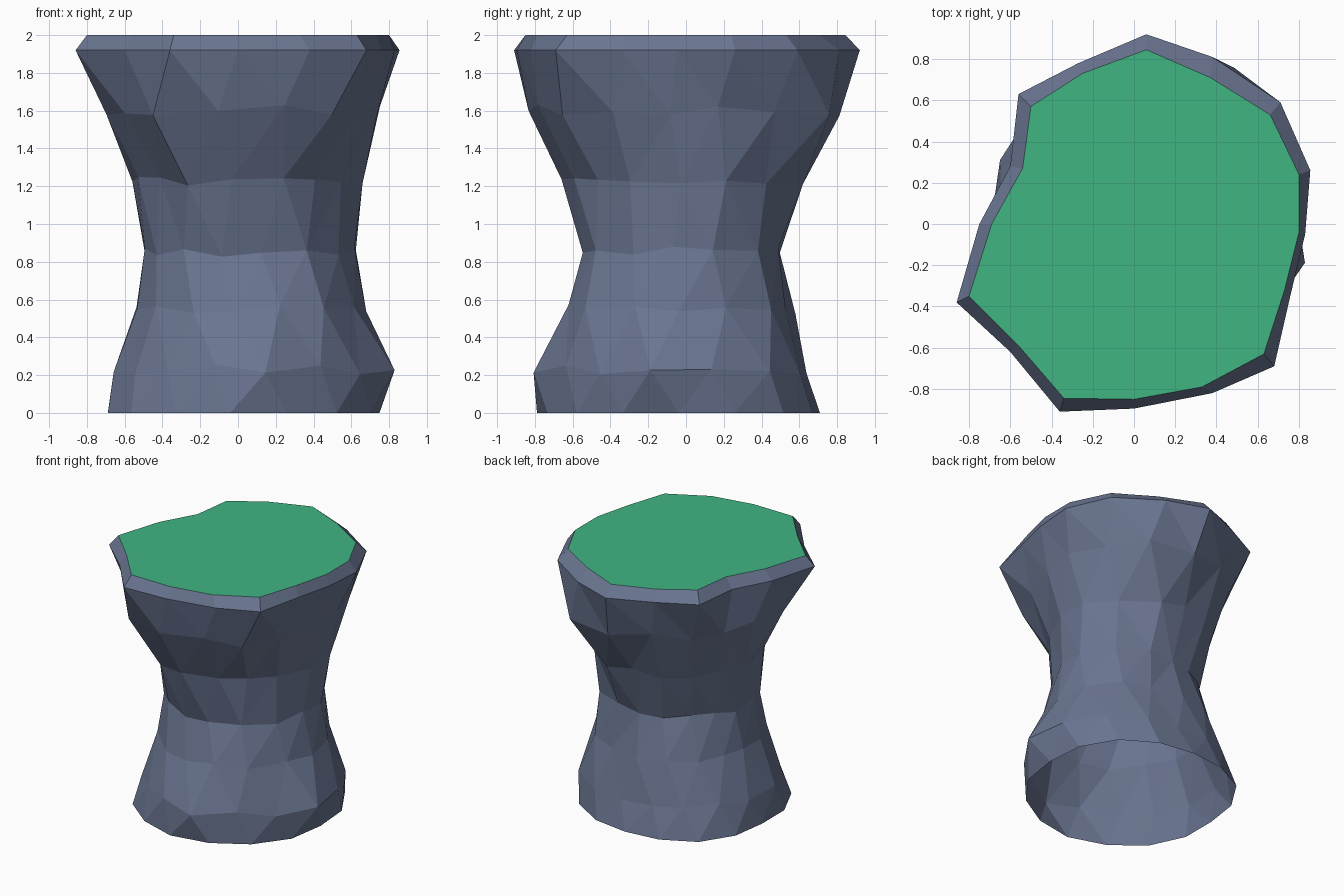
import bpy, bmesh, math, random

if "Cube" in bpy.data.objects:
    bpy.data.objects.remove(bpy.data.objects["Cube"])

random.seed(7)
SIDES = 16


def material(name, rgb):
    m = bpy.data.materials.new(name)
    m.diffuse_color = (*rgb, 1)
    m.use_nodes = True
    m.node_tree.nodes["Principled BSDF"].inputs["Base Color"].default_value = m.diffuse_color
    return m


stone = material("slate_stone", (0.142, 0.177, 0.28))
grass = material("green_grass", (0.052, 0.46, 0.225))

# rock rings: height, first direction (clockwise from the back), 16 radii
rings = [
    (0.00, 87, [.71, .74, .77, .77, .75, .78, .78, .78, .79, .77, .76, .73, .69, .72, .74, .72]),
    (0.23, 80, [.65, .71, .77, .79, .85, .79, .77, .82, .76, .70, .69, .68, .66, .66, .66, .65]),
    (0.55, 87, [.58, .60, .66, .67, .68, .67, .70, .66, .63, .61, .58, .56, .54, .53, .55, .57]),
    (0.85, 83, [.50, .55, .62, .64, .62, .60, .60, .56, .54, .54, .53, .51, .50, .47, .46, .48]),
    (1.23, 87, [.62, .67, .66, .69, .66, .62, .62, .64, .66, .64, .58, .57, .56, .54, .56, .59]),
    (1.60, 83, [.82, .90, .80, .77, .74, .75, .82, .82, .84, .85, .75, .73, .69, .64, .69, .75]),
]
# outlines of the rim edge and the grass
rim = [(.06, .92), (.38, .81), (.71, .59), (.855, .26), (.83, -.05), (.76, -.34),
       (.68, -.69), (.38, -.82), (0, -.895), (-.36, -.91), (-.60, -.62), (-.86, -.38),
       (-.75, 0), (-.60, .28), (-.56, .63), (-.27, .78)]
lawn = [(.06, .845), (.37, .71), (.66, .53), (.80, .24), (.80, -.04), (.73, -.32),
        (.63, -.63), (.33, -.79), (0, -.85), (-.34, -.845), (-.56, -.59), (-.80, -.35),
        (-.69, 0), (-.54, .27), (-.50, .57), (-.25, .73)]

bm = bmesh.new()
loops = []
for z, start, radii in rings:
    loop = []
    for i, r in enumerate(radii):
        a = math.radians(start - i * 360 / SIDES)
        dz = 0
        if z > 0:                       # chipped rock above the base
            a += math.radians(random.uniform(-3, 3))
            dz = random.uniform(-.03, .03)
        loop.append(bm.verts.new((r * math.cos(a), r * math.sin(a), z + dz)))
    loops.append(loop)
for z, outline in ((1.92, rim), (2.0, lawn)):
    loops.append([bm.verts.new((x, y, z)) for x, y in outline])

# rock walls: triangles along the shorter diagonal, clean quads for the rim
for k in range(len(loops) - 1):
    lo, hi = loops[k], loops[k + 1]
    for i in range(SIDES):
        j = (i + 1) % SIDES
        a, b, c, d = lo[i], lo[j], hi[j], hi[i]
        if k == len(loops) - 2:
            bm.faces.new((d, c, b, a))
        elif (a.co - c.co).length < (b.co - d.co).length:
            bm.faces.new((c, b, a))
            bm.faces.new((d, c, a))
        else:
            bm.faces.new((d, b, a))
            bm.faces.new((d, c, b))

# grassy top; the underside stays open
top = bm.faces.new(loops[-1])
top.material_index = 1
bm.normal_update()
if top.normal.z < 0:
    top.normal_flip()
for f in bm.faces:                      # walls face outward
    c = f.calc_center_median()
    if f is not top and f.normal.x * c.x + f.normal.y * c.y < 0:
        f.normal_flip()

mesh = bpy.data.meshes.new("rock_pillar")
bm.to_mesh(mesh)
bm.free()
mesh.materials.append(stone)
mesh.materials.append(grass)
pillar = bpy.data.objects.new("rock_pillar", mesh)
bpy.context.collection.objects.link(pillar)
